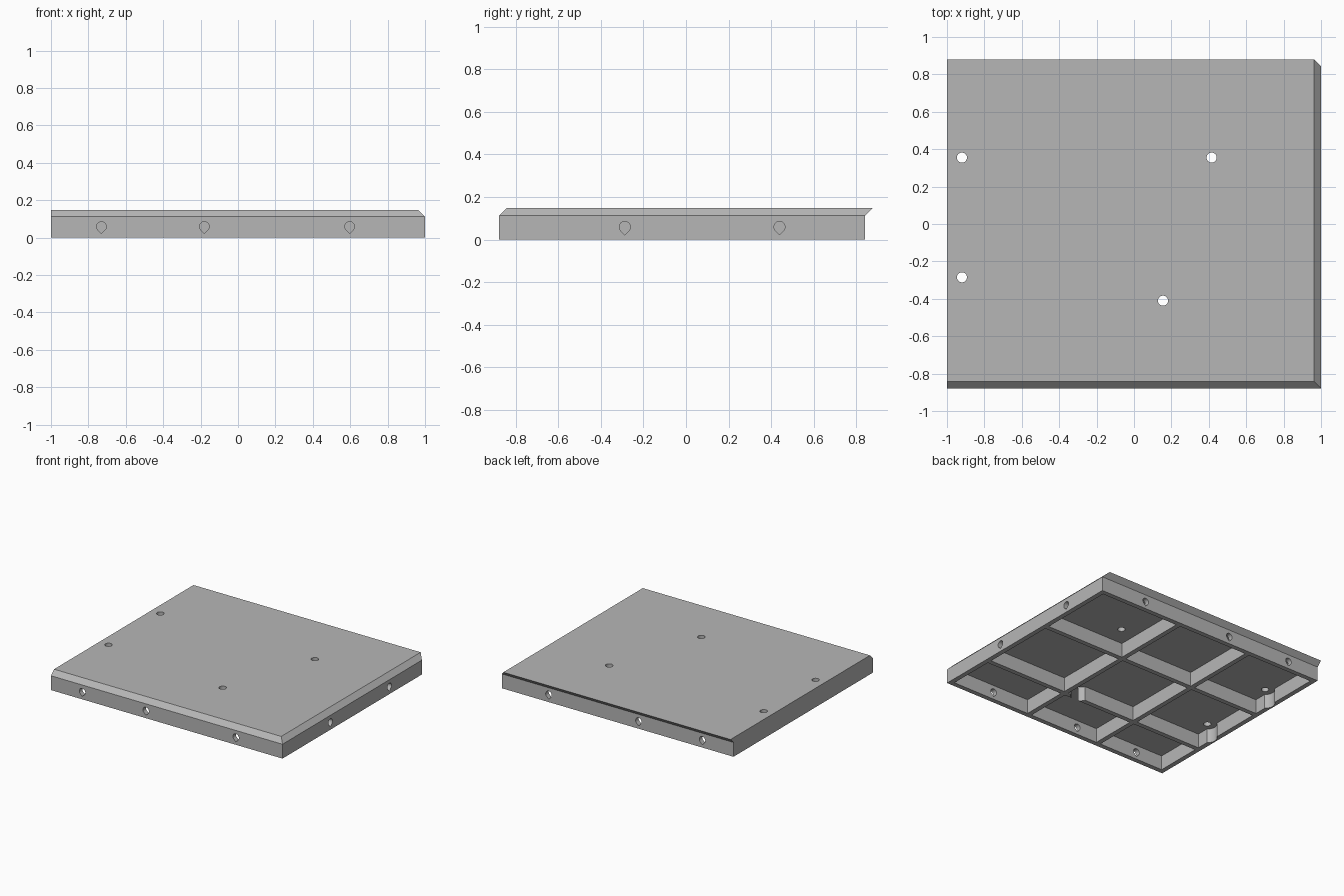
import bpy, bmesh, math
from mathutils import Vector

cube = bpy.data.objects.get("Cube")
if cube:
    bpy.data.objects.remove(cube, do_unlink=True)

T = 0.037                      # wall, rib and bevel size
X, Y = 1.0, 0.879              # half extents
LEDGE, TOP = 0.112, 0.149      # bevel start, plate top
HOLE_R, HEAD_R = 0.027, 0.07

grey = bpy.data.materials.new("plain grey")
grey.use_nodes = True
colour = (0.47, 0.47, 0.47, 1)
grey.diffuse_color = colour
grey.node_tree.nodes["Principled BSDF"].inputs["Base Color"].default_value = colour


def make_object(name, bm):
    bmesh.ops.recalc_face_normals(bm, faces=bm.faces)
    mesh = bpy.data.meshes.new(name)
    bm.to_mesh(mesh)
    bm.free()
    mesh.materials.append(grey)
    obj = bpy.data.objects.new(name, mesh)
    bpy.context.collection.objects.link(obj)
    return obj


def loft(bm, rings):
    """Closed solid through matching rings of points."""
    rows = [[bm.verts.new(p) for p in ring] for ring in rings]
    for low, high in zip(rows, rows[1:]):
        for i in range(len(low)):
            j = (i + 1) % len(low)
            bm.faces.new((low[i], low[j], high[j], high[i]))
    bm.faces.new(rows[0][::-1])
    bm.faces.new(rows[-1])


def rect(x0, x1, y0, y1, z):
    return [(x0, y0, z), (x1, y0, z), (x1, y1, z), (x0, y1, z)]


def circle(cx, cy, r, z, n=32):
    return [(cx + r * math.cos(math.tau * i / n),
             cy + r * math.sin(math.tau * i / n), z) for i in range(n)]


def teardrop(r, n=24):
    """Round hole outline with a pointed lower end."""
    pts = [(r * math.cos(a), r * math.sin(a))
           for a in (math.radians(-45 + 270 * i / n) for i in range(n + 1))]
    return pts + [(0, -r * math.sqrt(2))]


def cut(target, bm):
    cutter = make_object("cutter", bm)
    cutter.hide_render = True
    mod = target.modifiers.new("cut", 'BOOLEAN')
    mod.operation, mod.solver, mod.object = 'DIFFERENCE', 'EXACT', cutter
    bpy.context.view_layer.objects.active = target
    bpy.ops.object.modifier_apply(modifier=mod.name)
    bpy.data.objects.remove(cutter, do_unlink=True)


# Solid panel: bevelled front and right edges, overhanging back lip
bm = bmesh.new()
loft(bm, [rect(-X, X, -Y, Y - T, 0),
          rect(-X, X, -Y, Y - T, LEDGE),
          rect(-X, X - T, -Y + T, Y, TOP)])
panel = make_object("ribbed_panel", bm)

# Pockets underneath, leaving the rim and the rib lattice
columns = [(0.283, X - T), (-0.357, 0.283 - T), (-X + T, -0.357 - T)]
rows = [(0.203, Y - 2 * T), (-0.435, 0.203 - T), (-Y + T, -0.435 - T)]
bm = bmesh.new()
for x0, x1 in columns:
    for y0, y1 in rows:
        loft(bm, [rect(x0, x1, y0, y1, z) for z in (-0.05, LEDGE)])
cut(panel, bm)

# Screw head clearances and screw holes through the plate
screws = [(-0.92, 0.355), (0.415, 0.355), (-0.92, -0.285), (0.155, -0.41)]
for radius, heights in ((HEAD_R, (-0.05, LEDGE)), (HOLE_R, (0.05, 0.2))):
    bm = bmesh.new()
    for cx, cy in screws:
        loft(bm, [circle(cx, cy, radius, z) for z in heights])
    cut(panel, bm)

# Teardrop joining holes in the front, back and right walls
bm = bmesh.new()
drop = teardrop(0.026)
for hx in (-0.73, -0.18, 0.597):
    for wall in (-Y + T / 2, Y - 1.5 * T):
        loft(bm, [[(hx + u, wall + d, 0.059 + v) for u, v in drop]
                  for d in (-T, T)])
for hy in (-0.288, 0.44):
    loft(bm, [[(X - T / 2 + d, hy + u, 0.059 + v) for u, v in drop]
              for d in (-T, T)])
cut(panel, bm)

# Smooth the round holes only
bpy.ops.object.select_all(action='DESELECT')
panel.select_set(True)
bpy.context.view_layer.objects.active = panel
bpy.ops.object.shade_smooth_by_angle(angle=math.radians(30))
